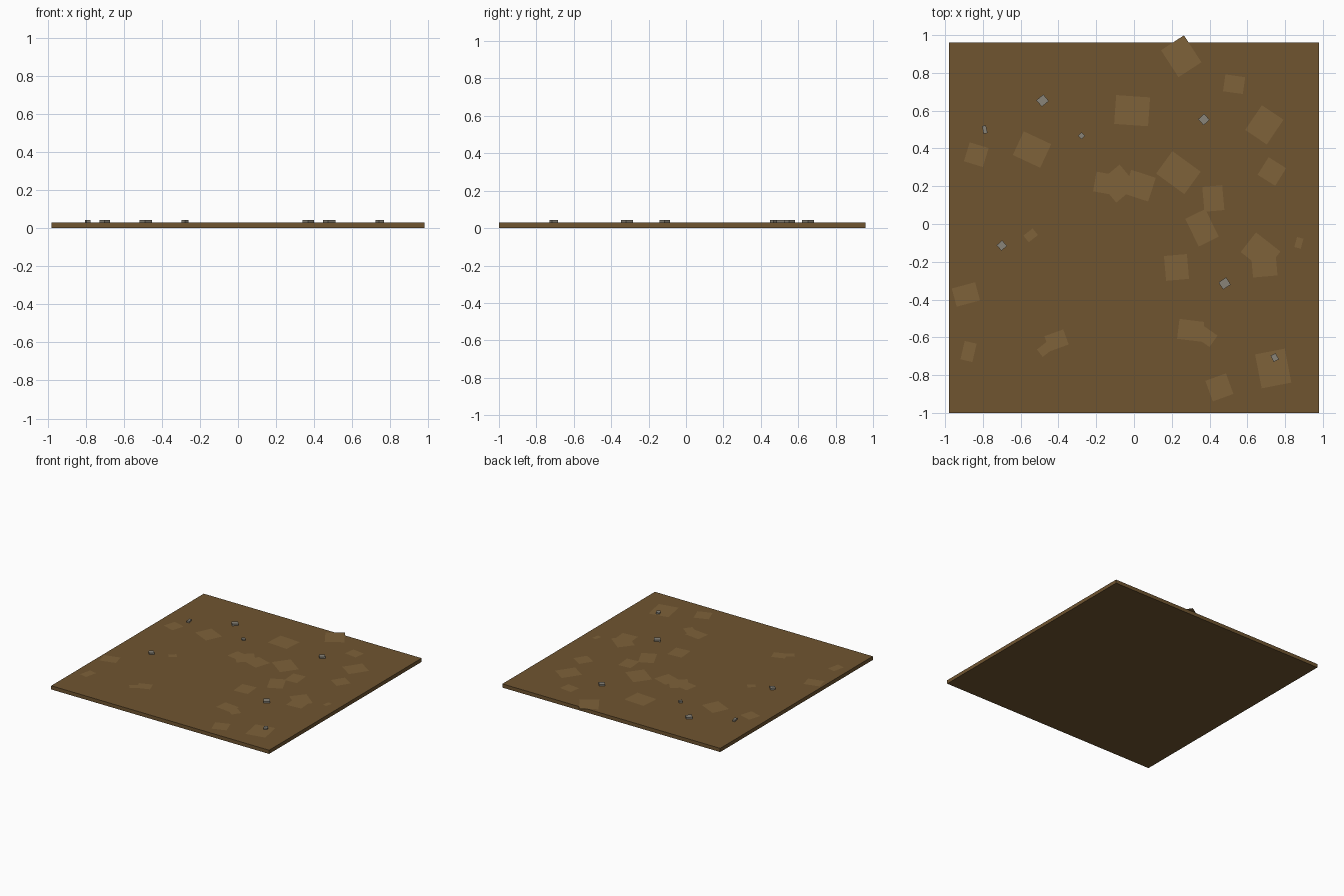
import bpy
from math import radians


def material(name, rgb):
    m = bpy.data.materials.new(name)
    m.diffuse_color = (*rgb, 1)
    return m


SOIL = material("soil", (0.16, 0.09, 0.03))
DRY = material("dry_soil", (0.21, 0.122, 0.042))
STONE = material("stone", (0.25, 0.23, 0.19))


def block(name, x, y, w, d, z0, z1, rot, mat):
    bpy.ops.mesh.primitive_cube_add(size=1, location=(x, y, (z0 + z1) / 2),
                                    rotation=(0, 0, radians(rot)))
    o = bpy.context.object
    o.name = name
    o.scale = (w, d, z1 - z0)
    o.data.materials.append(mat)


def sheet(name, x, y, w, d, z, rot, mat):
    bpy.ops.mesh.primitive_plane_add(size=1, location=(x, y, z),
                                     rotation=(0, 0, radians(rot)))
    o = bpy.context.object
    o.name = name
    o.scale = (w, d, 1)
    o.data.materials.append(mat)


# square slab of ground
block("ground_slab", 0, -0.02, 1.96, 1.96, 0, 0.03, 0, SOIL)

# flat lighter patches: x, y, width, depth, angle
patches = [
    (.25, .888, .145, .17, 33), (.53, .74, .106, .09, -8),
    (-.01, .60, .18, .153, -4), (.69, .525, .138, .158, -34),
    (.73, .278, .11, .11, -32), (-.835, .367, .105, .105, -17),
    (-.54, .394, .16, .138, -25), (.235, .272, .185, .147, -36),
    (-.145, .214, .127, .106, -10), (-.085, .214, .143, .143, 40),
    (.03, .203, .137, .132, -18), (.42, .135, .106, .132, 5),
    (.36, -.02, .118, .163, 26), (.67, -.147, .164, .132, -38),
    (.69, -.22, .13, .116, 5), (.225, -.23, .122, .132, 5),
    (.873, -.10, .035, .055, -15), (-.547, -.06, .062, .045, 38),
    (-.89, -.373, .128, .1, 15), (-.876, -.675, .065, .1, -13),
    (-.41, -.616, .106, .085, 20), (-.473, -.664, .065, .05, 38),
    (.30, -.563, .132, .106, -7), (.384, -.595, .09, .074, -35),
    (.737, -.765, .16, .183, 11), (.452, -.865, .116, .116, 20),
]
for i, (x, y, w, d, a) in enumerate(patches):
    sheet(f"soil_patch_{i + 1}", x, y, w, d, 0.032, a, DRY)

# small flat pebbles: x, y, width, depth, angle
pebbles = [
    (-.484, .653, .048, .045, 40), (-.79, .50, .021, .042, 12),
    (-.278, .468, .026, .026, 45), (.37, .553, .043, .043, 42),
    (-.70, -.114, .039, .039, 42), (.48, -.315, .048, .045, 33),
    (.745, -.707, .03, .037, 28),
]
for i, (x, y, w, d, a) in enumerate(pebbles):
    block(f"pebble_{i + 1}", x, y, w, d, 0.03, 0.043, a, STONE)
